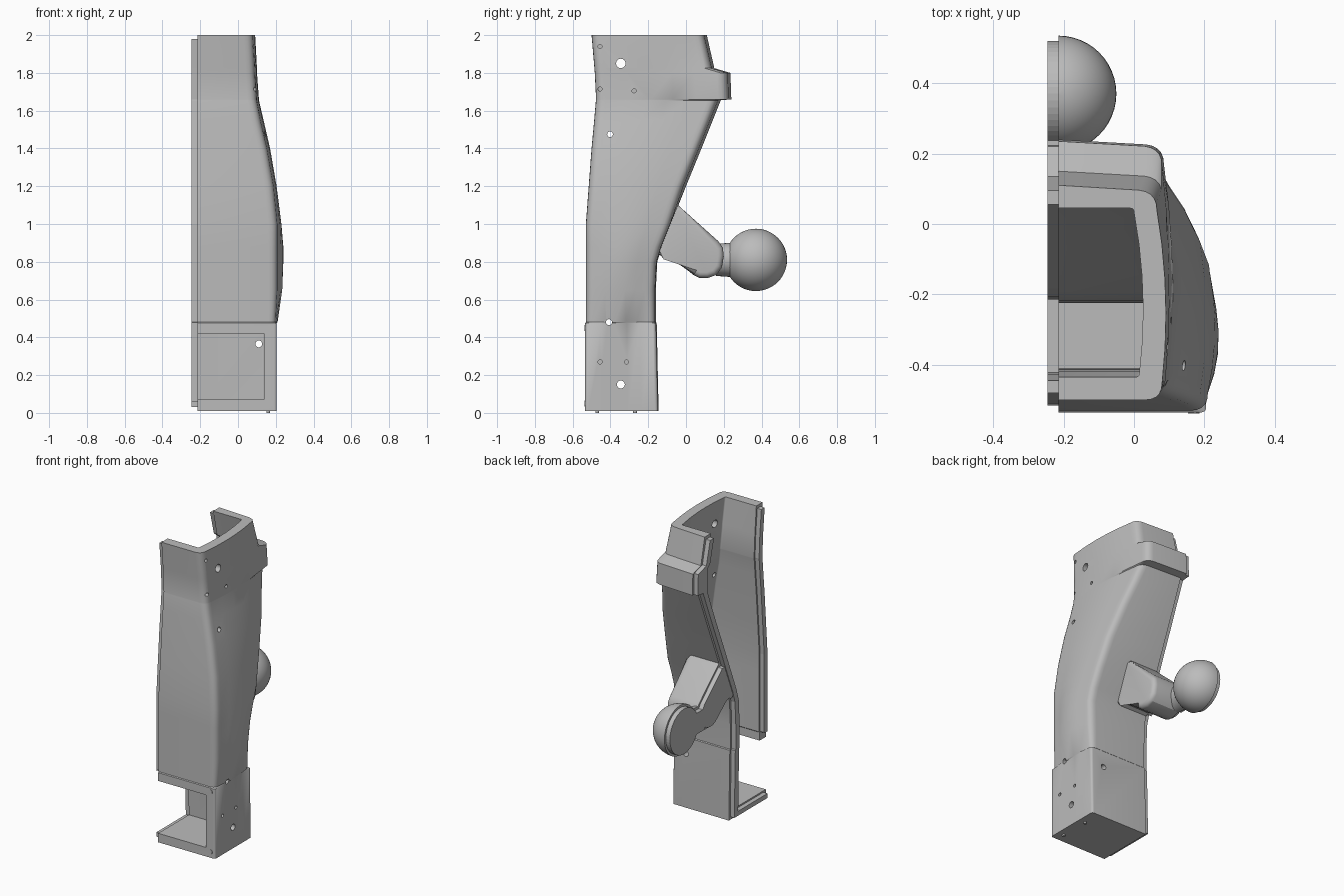
import bpy, bmesh, math
from mathutils import Matrix, Vector

cube = bpy.data.objects.get("Cube")
if cube:
    bpy.data.objects.remove(cube, do_unlink=True)

SEAM, LIP, WALL = -0.215, -0.245, 0.065

grey = bpy.data.materials.new("plain_grey")
grey.use_nodes = True
grey.diffuse_color = (0.5, 0.5, 0.5, 1)
grey.node_tree.nodes["Principled BSDF"].inputs["Base Color"].default_value = (0.5, 0.5, 0.5, 1)


def finish(name, bm, smooth=False):
    bmesh.ops.recalc_face_normals(bm, faces=bm.faces)
    mesh = bpy.data.meshes.new(name)
    bm.to_mesh(mesh)
    bm.free()
    mesh.materials.append(grey)
    ob = bpy.data.objects.new(name, mesh)
    bpy.context.collection.objects.link(ob)
    if smooth:
        shade(ob)
    return ob


def activate(ob):
    bpy.ops.object.select_all(action='DESELECT')
    ob.select_set(True)
    bpy.context.view_layer.objects.active = ob


def shade(ob):
    activate(ob)
    bpy.ops.object.shade_smooth_by_angle(angle=math.radians(32))


def loft(rings):
    bm = bmesh.new()
    rows = [[bm.verts.new(p) for p in ring] for ring in rings]
    n = len(rows[0])
    for a, b in zip(rows, rows[1:]):
        for i in range(n):
            j = (i + 1) % n
            bm.faces.new((a[i], a[j], b[j], b[i]))
    bm.faces.new(rows[0])
    bm.faces.new(rows[-1])
    return bm


def prism(name, yz, x0, x1, bevel=0, smooth=False):
    bm = loft([[(x, y, z) for y, z in yz] for x in (x0, x1)])
    if bevel:
        edges = [e for e in bm.edges if all(abs(v.co.x - x1) < 1e-5 for v in e.verts)]
        bmesh.ops.bevel(bm, geom=edges, offset=bevel, segments=4, profile=0.5, affect='EDGES')
    return finish(name, bm, smooth)


def box(name, lo, hi):
    return prism(name, [(lo[1], lo[2]), (hi[1], lo[2]), (hi[1], hi[2]), (lo[1], hi[2])], lo[0], hi[0])


def cylinder(name, centre, axis, r, depth, r2=None, cut=False, segments=24):
    bm = bmesh.new()
    rot = Vector((0, 0, 1)).rotation_difference(Vector(axis)).to_matrix().to_4x4()
    bmesh.ops.create_cone(bm, cap_ends=True, segments=segments, radius1=r,
                          radius2=r if r2 is None else r2, depth=depth,
                          matrix=Matrix.Translation(centre) @ rot)
    if cut:
        halve(bm)
    return finish(name, bm, cut)


def halve(bm):
    res = bmesh.ops.bisect_plane(bm, geom=bm.verts[:] + bm.edges[:] + bm.faces[:],
                                 plane_co=(SEAM, 0, 0), plane_no=(1, 0, 0), clear_inner=True)
    bmesh.ops.contextual_create(bm, geom=[e for e in res["geom_cut"] if isinstance(e, bmesh.types.BMEdge)])


def subtract(target, cutter):
    cutter.hide_render = True
    activate(target)
    mod = target.modifiers.new("cut", 'BOOLEAN')
    mod.operation, mod.solver, mod.object = 'DIFFERENCE', 'EXACT', cutter
    bpy.ops.object.modifier_apply(modifier=mod.name)
    bpy.data.objects.remove(cutter, do_unlink=True)


def arc(p0, c, p1, n=6):
    pts = [Vector(p) for p in (p0, c, p1)]
    return [pts[0] * (1 - t) ** 2 + pts[1] * 2 * t * (1 - t) + pts[2] * t * t
            for t in (i / (n - 1) for i in range(n))]


def skin(yf, yb, xf, xm, xb, r, drop):
    """Open plan outline from the front seam round the side to the back seam."""
    front = arc((xf - r, yf), (xf, yf), (xf, yf + r))
    back = arc((xb, yb - drop - r), (xb, yb - drop), (xb - r, yb - drop * 0.7))
    side = []
    for t in (0.2, 0.4, 0.6, 0.8):
        p = front[-1].lerp(back[0], t)
        p.x += (xm - (xf + xb) / 2) * 4 * t * (1 - t)
        side.append(p)
    return [Vector((SEAM, yf))] + front + side + back + [Vector((SEAM, yb))]


# Shell stations: height, front, back, side at front / middle / back, corner radius
stations = [
    (0.01, -0.535, -0.145, 0.205, 0.205, 0.205, 0.015),
    (0.475, -0.535, -0.155, 0.205, 0.205, 0.205, 0.015),
    (0.48, -0.53, -0.16, 0.2, 0.21, 0.2, 0.04),
    (0.65, -0.53, -0.16, 0.21, 0.235, 0.21, 0.05),
    (0.8, -0.53, -0.152, 0.21, 0.24, 0.22, 0.05),
    (0.88, -0.53, -0.128, 0.21, 0.24, 0.22, 0.05),
    (1.0, -0.53, -0.08, 0.21, 0.23, 0.215, 0.05),
    (1.2, -0.515, 0.0, 0.19, 0.205, 0.19, 0.05),
    (1.4, -0.5, 0.082, 0.155, 0.17, 0.15, 0.05),
    (1.55, -0.486, 0.142, 0.12, 0.135, 0.11, 0.05),
    (1.655, -0.477, 0.184, 0.1, 0.11, 0.085, 0.05),
    (1.66, -0.476, 0.24, 0.1, 0.11, 0.085, 0.05),
    (1.8, -0.483, 0.235, 0.09, 0.1, 0.08, 0.05),
    (1.825, -0.485, 0.15, 0.09, 0.1, 0.08, 0.05),
    (2.0, -0.5, 0.11, 0.08, 0.09, 0.065, 0.05),
]
rings = []
for z, yf, yb, xf, xm, xb, r in stations:
    outer = skin(yf, yb, xf, xm, xb, r, 0.02 if z > 1 else 0.005)
    inner = skin(yf + WALL, min(yb - WALL, 0.115), xf - WALL, xm - WALL, xb - WALL, 0.012, 0)
    rings.append([(p.x, p.y, z) for p in outer + inner[::-1]])
shell = finish("shell", loft(rings))

# Front window and drilled holes
subtract(shell, box("window_cutter", (-0.3, -0.6, 0.07), (0.138, -0.44, 0.42)))
for y, z, r in ((-0.345, 1.85, 0.025), (-0.345, 0.15, 0.021), (-0.408, 0.48, 0.016), (-0.402, 1.475, 0.015)):
    subtract(shell, cylinder("hole_cutter", (0.15, y, z), (1, 0, 0), r, 0.4))
subtract(shell, cylinder("hole_cutter", (0.11, -0.18, 0.365), (0, 1, 0), 0.018, 0.2))
for y, z, x in ((-0.455, 1.94, 0.08), (-0.455, 1.715, 0.095), (-0.275, 1.705, 0.105),
                (-0.455, 0.27, 0.205), (-0.315, 0.27, 0.205)):
    subtract(shell, cylinder("pit_cutter", (x, y, z), (1, 0, 0), 0.011, 0.05, segments=12))
shade(shell)

# Floor inside the base
box("floor", (SEAM, -0.47, 0.01), (0.14, -0.21, 0.07))

# Stepped lip along the seam
front_edge = [(s[1], min(max(s[0], 0.425), 1.98)) for s in stations if s[0] > 0.4]
back_edge = [(s[2], min(max(s[0], 0.03), 1.98)) for s in stations]


def strip(edge, near, far):
    return [(y + near, z) for y, z in edge] + [(y + far, z) for y, z in reversed(edge)]


prism("front_lip", strip(front_edge, 0.02, 0.055), LIP, SEAM)
inner_back = [(min(y - 0.055, 0.125), z) for y, z in reversed(back_edge)]
prism("back_lip", [(y - 0.015, z) for y, z in back_edge] + inner_back, LIP, SEAM)
box("floor_lip", (LIP, -0.51, 0.03), (SEAM, -0.2, 0.06))

# Arm, neck and ball behind the shell
arm_side = [(-0.07, 1.1), (-0.04, 1.1), (-0.02, 1.08), (0.17, 0.91), (0.195, 0.875), (0.2, 0.83),
            (0.19, 0.77), (0.16, 0.73), (0.115, 0.714), (0.07, 0.715), (0.04, 0.73),
            (-0.09, 0.835), (-0.12, 0.845), (-0.15, 0.83), (-0.17, 0.85)]
prism("arm", arm_side, SEAM, 0.01, bevel=0.03, smooth=True)
prism("arm_lip", [(0.02 + (y - 0.02) * 0.88, 0.9 + (z - 0.9) * 0.88) for y, z in arm_side], LIP, SEAM)
cylinder("neck", (SEAM, 0.21, 0.81), (0, 1, 0), 0.085, 0.1, r2=0.092, cut=True, segments=32)
box("neck_lip", (LIP, 0.15, 0.74), (SEAM, 0.27, 0.88))
ball = bmesh.new()
bmesh.ops.create_uvsphere(ball, u_segments=48, v_segments=24, radius=0.165,
                          matrix=Matrix.Translation((SEAM, 0.37, 0.81)))
halve(ball)
finish("ball", ball, True)
cylinder("ball_lip", ((LIP + SEAM) / 2, 0.37, 0.81), (1, 0, 0), 0.15, SEAM - LIP, segments=48)

# Small screws on the front posts, top rim and underside
for z in (0.05, 0.45):
    cylinder("front_screw", (0.17, -0.535, z), (0, 1, 0), 0.016, 0.006, segments=16)
for x, y in ((0.025, 0.075), (0.052, -0.2)):
    cylinder("top_screw", (x, y, 1.998), (0, 0, 1), 0.01, 0.004, segments=12)
for y in (-0.47, -0.27):
    cylinder("bottom_pin", (0.16, y, 0.008), (0, 0, 1), 0.01, 0.016, segments=12)
